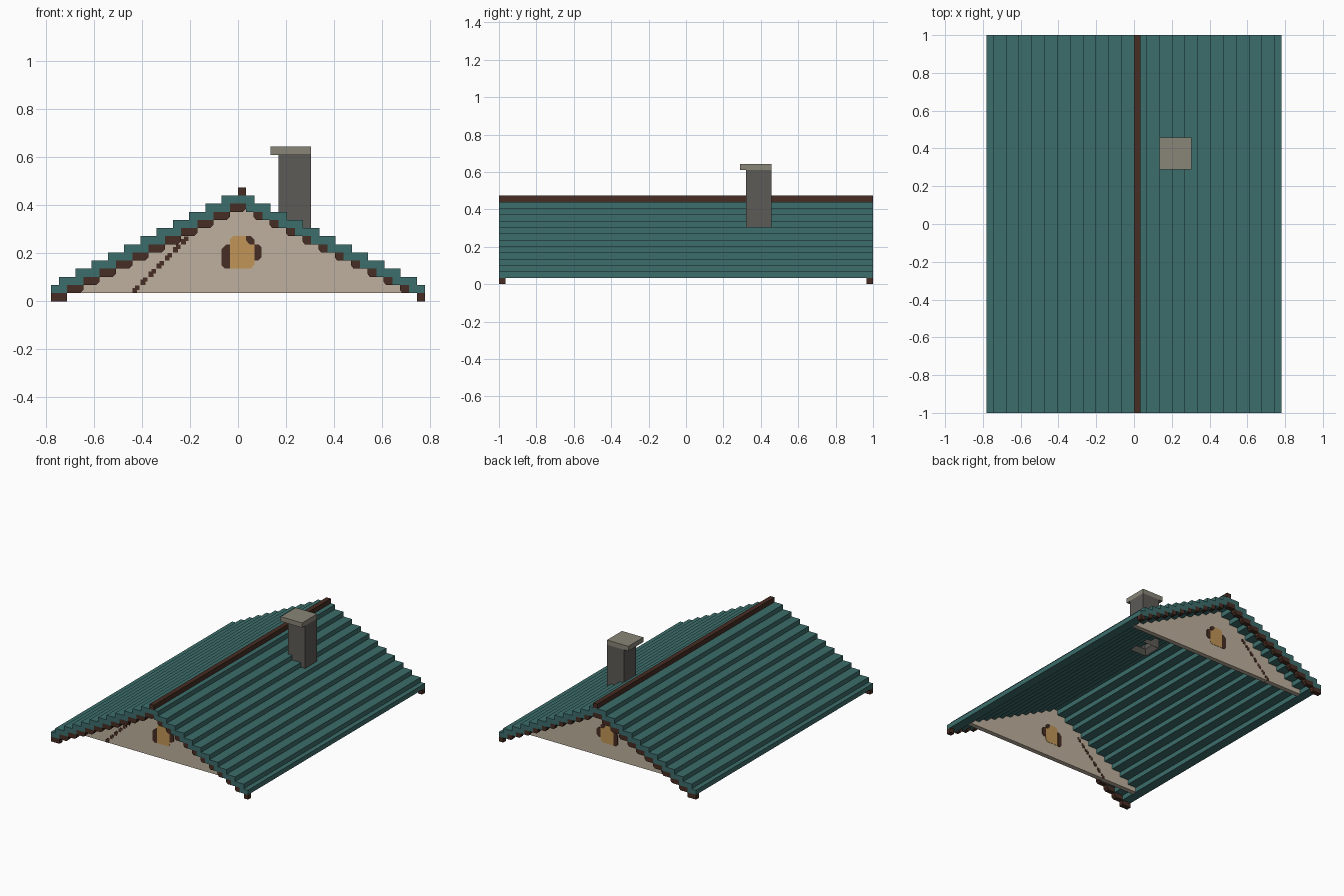
import bpy
import bmesh
from mathutils import Vector

V = 2 / 59          # size of one building block
HALF = 29.5         # half the roof length in blocks
STEPS = 12          # stair steps on each slope

if "Cube" in bpy.data.objects:
    bpy.data.objects.remove(bpy.data.objects["Cube"], do_unlink=True)


def linear(c):
    c /= 255
    return c / 12.92 if c <= 0.04045 else ((c + 0.055) / 1.055) ** 2.4


def material(name, r, g, b):
    m = bpy.data.materials.new(name)
    m.use_nodes = True
    col = (linear(r), linear(g), linear(b), 1)
    m.diffuse_color = col
    bsdf = m.node_tree.nodes["Principled BSDF"]
    bsdf.inputs["Base Color"].default_value = col
    bsdf.inputs["Roughness"].default_value = 0.9
    return m


teal = material("teal_shingle", 60, 109, 107)
brown = material("dark_wood", 70, 45, 35)
plaster = material("beige_plaster", 190, 176, 157)
amber = material("amber_glass", 193, 149, 87)
stone = material("grey_stone", 92, 91, 87)
cap_stone = material("pale_stone", 137, 133, 120)


def finish(name, bm, mat):
    bmesh.ops.recalc_face_normals(bm, faces=bm.faces)
    bmesh.ops.scale(bm, vec=(V, V, V), verts=bm.verts)
    mesh = bpy.data.meshes.new(name)
    bm.to_mesh(mesh)
    bm.free()
    mesh.materials.append(mat)
    obj = bpy.data.objects.new(name, mesh)
    bpy.context.collection.objects.link(obj)
    return obj


def prism(name, outlines, y0, y1, mat):
    """Extrude front outlines (x, z) from y0 to y1, in blocks."""
    bm = bmesh.new()
    for pts in outlines:
        face = bm.faces.new([bm.verts.new((x, y0, z)) for x, z in pts])
        ext = bmesh.ops.extrude_face_region(bm, geom=[face])["geom"]
        moved = [e for e in ext if isinstance(e, bmesh.types.BMVert)]
        bmesh.ops.translate(bm, vec=(0, y1 - y0, 0), verts=moved)
    return finish(name, bm, mat)


def rect(x0, x1, z0, z1):
    return [(x0, z0), (x1, z0), (x1, z1), (x0, z1)]


def mirrored(right):
    """Close a right-hand outline with its mirror image."""
    return right + [(-x, z) for x, z in reversed(right)]


# Stepped roof shell
outer, inner = [], []
for k in range(STEPS, 0, -1):
    x = 2 * (STEPS + 1 - k)
    outer += [(x, k + 1), (min(x, 23), k)] if x < 24 else []
outer = []
for k in range(STEPS, 0, -1):
    x = min(2 * (STEPS + 1 - k), 23)
    outer += [(x, k + 1), (x, k)]
for k in range(1, STEPS):
    inner += [(23 - 2 * k, k), (23 - 2 * k, k + 1)]
prism("roof", [mirrored(outer + inner)], -HALF, HALF, teal)

# Ridge beam
prism("ridge_beam", [rect(0, 1, 13, 14)], -HALF, HALF, brown)

# Trim blocks under both roof ends, wider on the right-hand slope
trim = [rect(22, 23, 0, 1), rect(-23, -21, 0, 1)]
for k in range(1, STEPS):
    x = 23 - 2 * k
    trim.append([(-x, k), (1.6 - x, k), (2 - x, k + 0.4), (2 - x, k + 1), (-x, k + 1)])
    if k < STEPS - 1:
        trim.append([(x - 0.8, k), (x, k), (x, k + 1), (x - 1.1, k + 1), (x - 1.1, k + 0.4)])

# Gable window: glass and frame outlines
glass = [(-1, 4), (1.6, 4), (2, 4.5), (2, 7.6), (1.6, 8), (-0.6, 8), (-1, 7.6)]
frame = [
    [(-1.6, 4), (-1, 4), (-1, 7), (-1.4, 7), (-2, 6.4), (-2, 4.4)],
    [(2, 5), (2.5, 5), (2.9, 5.4), (2.9, 6.6), (2.5, 7), (2, 7)],
    [(1, 7.5), (1.4, 7), (2, 7), (2, 7.6), (1.6, 8), (1, 8)],
]
# Diagonal row of dark knots in the plaster
knots = []
for i in range(7):
    x, z = i - 13, i + 1
    knots += [rect(x, x + 0.6, z, z + 0.65), rect(x + 0.35, x + 0.9, z + 0.4, z + 0.95)]

for side, s in (("front", -1), ("back", 1)):
    prism(side + "_trim", trim, s * HALF, s * (HALF - 1), brown)
    a, b = s * (HALF - 4), s * (HALF - 5)
    prism(side + "_gable", [mirrored(list(reversed(inner)))], a, b, plaster)
    e = 0.06 * s
    prism(side + "_window_glass", [glass], a + e, b - e, amber)
    prism(side + "_window_frame", frame, a + 2 * e, b - 2 * e, brown)
    prism(side + "_knots", knots, a + e, b - e, brown)


def box(bm, lo, hi):
    lo, hi = Vector(lo), Vector(hi)
    made = bmesh.ops.create_cube(bm, size=1)["verts"]
    bmesh.ops.scale(bm, vec=hi - lo, verts=made)
    bmesh.ops.translate(bm, vec=(lo + hi) / 2, verts=made)


# Chimney with a flue open at the bottom
bm = bmesh.new()
box(bm, (5, 9.5, 7), (9, 13.5, 18))
bm.normal_update()
bottom = min(bm.faces, key=lambda f: f.calc_center_median().z)
bmesh.ops.inset_region(bm, faces=[bottom], thickness=1)
bmesh.ops.translate(bm, vec=(0, 0, 1), verts=bottom.verts)
flue = bmesh.ops.extrude_face_region(bm, geom=[bottom])["geom"]
bmesh.ops.translate(bm, vec=(0, 0, 9), verts=[e for e in flue if isinstance(e, bmesh.types.BMVert)])
bmesh.ops.delete(bm, geom=[f for f in bm.faces if f is bottom], context="FACES")
finish("chimney", bm, stone)

# Chimney cap
bm = bmesh.new()
box(bm, (4, 8.5, 18), (9, 13.5, 19))
finish("chimney_cap", bm, cap_stone)
